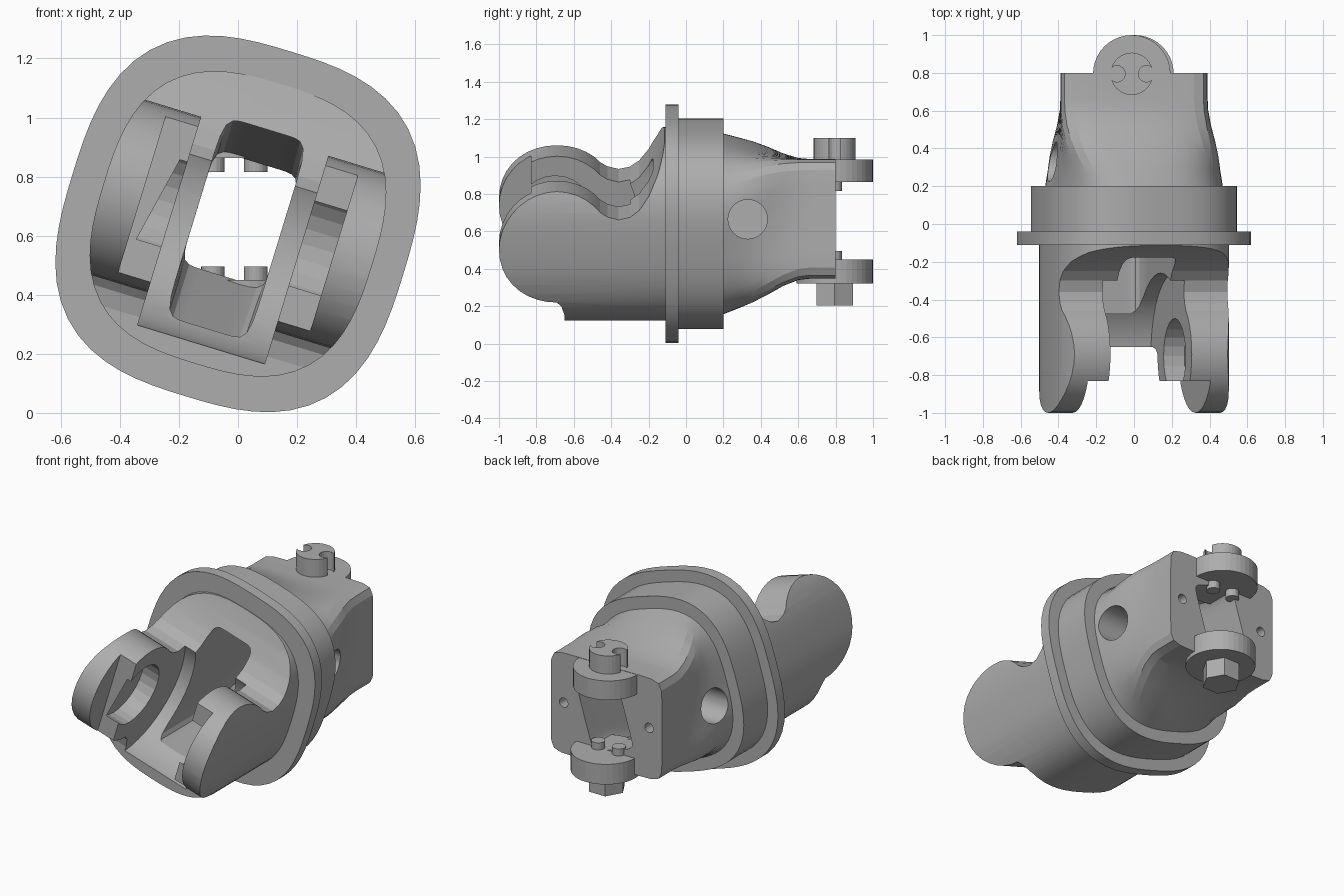
import bpy, bmesh, math
from mathutils import Matrix, Vector

if "Cube" in bpy.data.objects:
    bpy.data.objects.remove(bpy.data.objects["Cube"], do_unlink=True)

TILT = math.radians(17)
AXIS_Z = 0.64
# Frame of the tilted housing: x across the fork, y along the axis, z up
LOCAL = Matrix.Translation((0, 0, AXIS_Z)) @ Matrix.Rotation(TILT, 4, 'Y')

grey = bpy.data.materials.new("metal grey")
grey.use_nodes = True
colour = (0.42, 0.42, 0.42, 1)
grey.diffuse_color = colour
grey.node_tree.nodes["Principled BSDF"].inputs["Base Color"].default_value = colour


def finish(bm, name):
    bmesh.ops.recalc_face_normals(bm, faces=bm.faces)
    mesh = bpy.data.meshes.new(name)
    bm.to_mesh(mesh)
    bm.free()
    mesh.materials.append(grey)
    obj = bpy.data.objects.new(name, mesh)
    bpy.context.collection.objects.link(obj)
    return obj


def loft(name, stations, sides=64):
    """Closed loft along y; station = y, half width, half height, squareness, tilt, x, z."""
    bm = bmesh.new()
    rings = []
    for y, a, b, n, tilt, cx, cz in stations:
        ring = []
        for i in range(sides):
            t = 2 * math.pi * i / sides
            # Stretch the angle so corners are sampled evenly
            c, s = math.cos(t), math.sin(t)
            k = (abs(c) ** n + abs(s) ** n) ** (-1 / n)
            p = Matrix.Rotation(tilt, 3, 'Y') @ Vector((a * c * k, 0, b * s * k))
            ring.append(bm.verts.new((p.x + cx, y, p.z + cz)))
        rings.append(ring)
    for r, q in zip(rings, rings[1:]):
        for i in range(sides):
            j = (i + 1) % sides
            bm.faces.new((r[i], r[j], q[j], q[i]))
    bm.faces.new(rings[0])
    bm.faces.new(rings[-1])
    return finish(bm, name)


def cylinder(name, centre, radius, depth, axis='Z', sides=32, frame=Matrix(), turn=0):
    turns = {'Z': Matrix(), 'X': Matrix.Rotation(math.pi / 2, 4, 'Y'),
             'Y': Matrix.Rotation(math.pi / 2, 4, 'X')}
    bm = bmesh.new()
    m = frame @ Matrix.Translation(centre) @ turns[axis] @ Matrix.Rotation(turn, 4, 'Z')
    bmesh.ops.create_cone(bm, cap_ends=True, segments=sides, radius1=radius,
                          radius2=radius, depth=depth, matrix=m)
    return finish(bm, name)


def box(name, centre, size):
    bm = bmesh.new()
    m = LOCAL @ Matrix.Translation(centre) @ Matrix.Diagonal((*size, 1))
    bmesh.ops.create_cube(bm, size=1, matrix=m)
    return finish(bm, name)


def side_profile(name, points, half):
    """Prism across the fork from (y, z) points in the tilted frame."""
    bm = bmesh.new()
    face = bm.faces.new([bm.verts.new((-half, y, z)) for y, z in points])
    extruded = bmesh.ops.extrude_face_region(bm, geom=[face])["geom"]
    verts = [g for g in extruded if isinstance(g, bmesh.types.BMVert)]
    bmesh.ops.translate(bm, verts=verts, vec=(2 * half, 0, 0))
    bm.transform(LOCAL)
    return finish(bm, name)


def carve(obj, cutter, operation='DIFFERENCE'):
    mod = obj.modifiers.new("carve", 'BOOLEAN')
    mod.operation, mod.object, mod.solver = operation, cutter, 'EXACT'
    bpy.context.view_layer.update()
    graph = bpy.context.evaluated_depsgraph_get()
    mesh = bpy.data.meshes.new_from_object(obj.evaluated_get(graph))
    obj.modifiers.clear()
    obj.data = mesh
    bpy.data.objects.remove(cutter, do_unlink=True)


def smooth(obj, angle):
    bpy.ops.object.select_all(action='DESELECT')
    obj.select_set(True)
    bpy.context.view_layer.objects.active = obj
    bpy.ops.object.shade_smooth_by_angle(angle=math.radians(angle))


# Housing: fork barrel, flange, collar and neck that untwists into an upright block
stations = [(y, a, b, 2.8, TILT, 0, AXIS_Z) for y, a, b in (
    (-1.05, .475, .495), (-.11, .475, .495),
    (-.11, .585, .61), (-.04, .585, .61),
    (-.04, .517, .538), (.2, .517, .538))]
for y, t in ((.2, 0), (.28, .2), (.36, .42), (.44, .64), (.52, .84), (.6, .97), (.66, 1), (.8, 1)):
    stations.append((y, .445 - .055 * t, .462 - .142 * t, 2.8 + 9 * t ** 2,
                     TILT * (1 - t), 0, AXIS_Z + .027 * t))
housing = loft("housing", stations)

# Side outline of the fork: round cheek ends, dip behind them, floor below
pivot_y = -.69
outline = [(1, 1), (-.112, 1), (-.112, .5), (-.15, .39), (-.2, .285), (-.25, .215),
           (-.3, .178), (-.36, .165), (-.42, .18), (-.46, .205)]
for i in range(23):
    t = math.radians(50 + 220 * i / 22)
    outline.append((pivot_y + .31 * math.cos(t), .31 * math.sin(t)))
outline += [(-.665, -.34), (-.65, -.4), (-.65, -.6), (-.112, -.6), (-.112, -1), (1, -1)]
carve(housing, side_profile("outline_cutter", outline, 1), 'INTERSECT')

# Clearance between the cheeks, then the round sockets open to the front
carve(housing, cylinder("knuckle_cutter", (0, pivot_y, 0), .43, .45, 'X', 48, LOCAL))
carve(housing, box("slot_cutter", (0, -1.03, 0), (.68, .4, .9)))
carve(housing, cylinder("socket_cutter", (0, -.7, 0), .2, .68, 'X', 24, LOCAL))

# Window running through the housing, narrowing toward the back
window = [(-.62, .147, .352, 9, TILT, -.005, .623), (.12, .147, .352, 9, TILT, -.005, .623),
          (.62, .15, .2, 9, TILT, .008, .655), (.95, .15, .2, 9, TILT, .008, .655)]
carve(housing, loft("window_cutter", window))

# Blind side holes and small screw holes in the back face
for side in (-1, 1):
    carve(housing, cylinder("side_hole_cutter", (side * .45, .33, .665), .105, .46, 'X'))
    carve(housing, cylinder("screw_hole_cutter", (side * .3, .8, .67), .03, .16, 'Y', 16))
smooth(housing, 14)

# Hinge lugs at the back
lug_y = .795
upper_lug = cylinder("upper_lug", (-.012, lug_y, .924), .205, .122, sides=40)
lower_lug = cylinder("lower_lug", (.005, lug_y, .386), .205, .128, sides=40)

# Notched upper pin and six-sided lower pin head
upper_pin = cylinder("upper_pin", (-.012, lug_y, 1.035), .112, .13)
for x in (-.09, .066):
    carve(upper_pin, cylinder("notch_cutter", (x, lug_y, 1.05), .043, .13, sides=20))
lower_pin = cylinder("lower_pin", (0, lug_y, .27), .113, .13, sides=6, turn=math.pi / 6 * 3)

# Short posts on the inner faces of the lugs
posts = [cylinder("post", (x, lug_y, z), .04, .08, sides=20)
         for x in (-.085, .06) for z in (.455, .855)]

for part in (upper_lug, lower_lug, upper_pin, *posts):
    smooth(part, 8)
